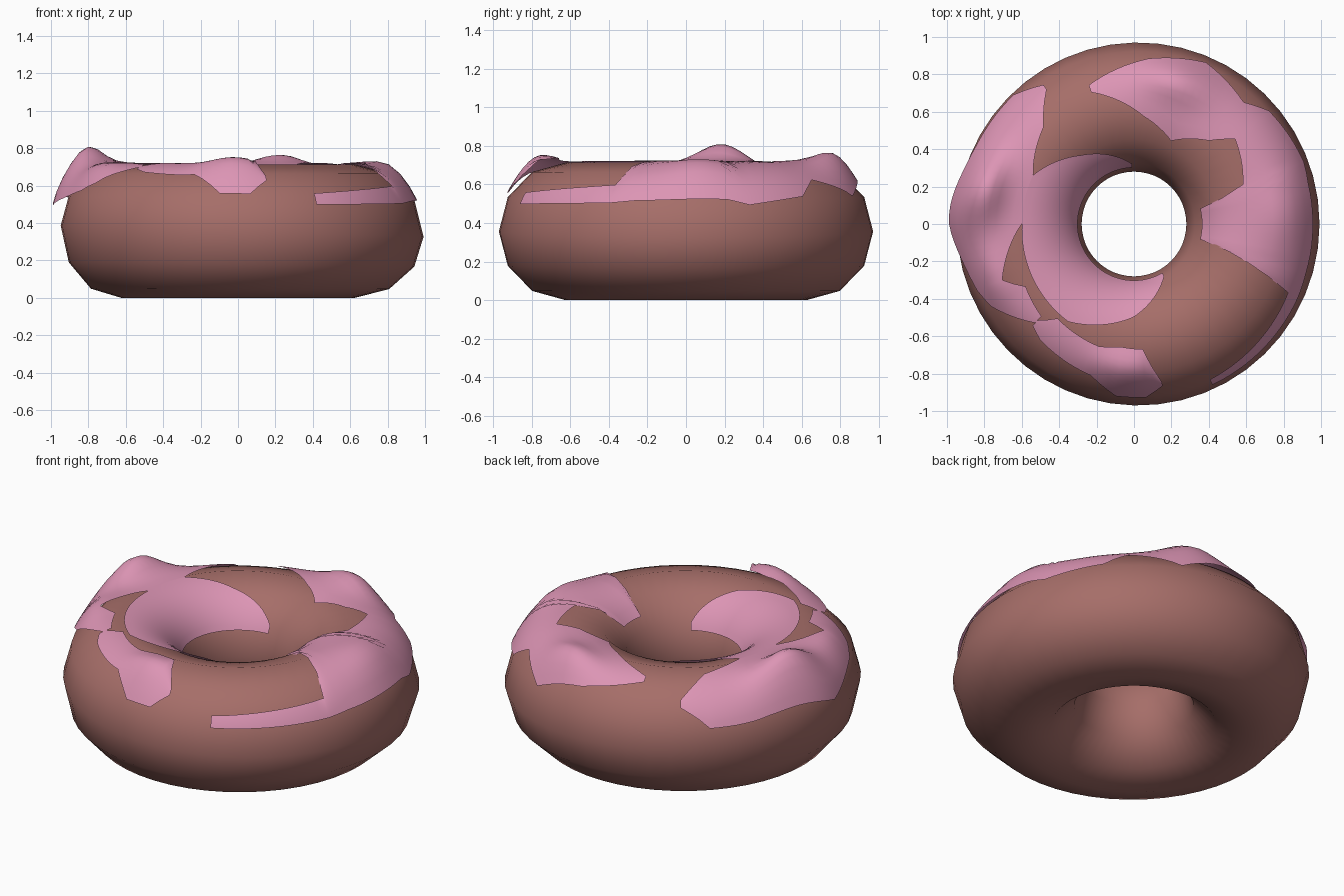
import bpy, bmesh
from math import sin, cos, acos, exp, radians, pi
from mathutils import Vector

if "Cube" in bpy.data.objects:
    bpy.data.objects.remove(bpy.data.objects["Cube"])

RING, TUBE, HEIGHT = 0.625, 0.345, 0.356


def dough_point(theta, phi):
    """Point on the slightly lopsided ring."""
    out = max(cos(phi), 0)
    r = RING + TUBE * cos(phi) + 0.022 * cos(theta) * out
    z = HEIGHT + HEIGHT * sin(phi) - 0.03 * cos(theta) * out * out * (1 - abs(sin(phi)))
    return Vector((r * cos(theta), r * sin(theta), max(z, 0)))


def finish(name, bm, colour):
    mesh = bpy.data.meshes.new(name)
    bm.to_mesh(mesh)
    bm.free()
    for p in mesh.polygons:
        p.use_smooth = True
    mat = bpy.data.materials.new(name + "_colour")
    mat.diffuse_color = (*colour, 1)
    mat.use_nodes = True
    mat.node_tree.nodes["Principled BSDF"].inputs["Base Color"].default_value = mat.diffuse_color
    mesh.materials.append(mat)
    bpy.context.collection.objects.link(bpy.data.objects.new(name, mesh))


def skin(bm, rows, closed=False):
    n, m = len(rows), len(rows[0])
    for i in range(n if closed else n - 1):
        for j in range(m if closed else m - 1):
            a, b, k = rows[i], rows[(i + 1) % n], (j + 1) % m
            bm.faces.new((a[j], a[k], b[k], b[j]))
    bm.normal_update()


def lump(deg, r, angle, radius):
    """Rounded swelling of the icing, 1 at its middle."""
    d = (deg - angle + 180) % 360 - 180
    return exp(-(d / 14) ** 2 - ((r - radius) / 0.11) ** 2)


def icing_point(deg, phi):
    r, th = RING + TUBE * cos(phi), radians(deg)
    flap = 0.009 + 0.045 * lump(deg, r, 177, 0.96)
    rise = (0.15 * lump(deg, r, 167, 0.84) + 0.085 * lump(deg, r, 73, 0.8)
            + 0.06 * lump(deg, r, 268, 0.78) + 0.04 * lump(deg, r, 5, 0.8)
            + 0.04 * lump(deg, r, 200, 0.82))
    normal = Vector((cos(th) * cos(phi), sin(th) * cos(phi), sin(phi)))
    return dough_point(th, phi) + normal * flap + Vector((0, 0, rise))


def icing(name, outline):
    """Patch from stations of (angle, inner radius, outer radius)."""
    bm = bmesh.new()
    rows = []
    for a, b in zip(outline, outline[1:]):
        steps = max(1, round((b[0] - a[0]) / 3))
        for s in range(0 if a is outline[0] else 1, steps + 1):
            deg, r0, r1 = (u + (v - u) * s / steps for u, v in zip(a, b))
            f0, f1 = (acos((r - RING) / TUBE) for r in (r0, r1))
            rows.append([bm.verts.new(icing_point(deg, f0 + (f1 - f0) * t / 10))
                         for t in range(11)])
    skin(bm, rows)
    bmesh.ops.reverse_faces(bm, faces=[f for f in bm.faces if f.normal.z < 0])
    finish(name, bm, (0.72, 0.30, 0.46))


# Dough ring
bm = bmesh.new()
skin(bm, [[bm.verts.new(dough_point(2 * pi * i / 48, 2 * pi * j / 12 + pi / 2))
           for j in range(12)] for i in range(48)], True)
bmesh.ops.recalc_face_normals(bm, faces=bm.faces)
finish("dough_ring", bm, (0.38, 0.155, 0.14))

# Icing patches
icing("icing_right", [(-64, .91, .94), (-24, .88, .935), (-16, .52, .93), (-13, .37, .93),
                      (13, .37, .93), (20, .62, .94), (40, .7, .92), (48, .6, .86),
                      (66, .49, .93), (85, .58, .88), (108, .74, .78)])
icing("icing_left", [(123, .86, .89), (133, .71, .95), (154, .6, .95), (180, .6, .96),
                     (203, .77, .92), (210, .67, .89), (225, .7, .75)])
icing("icing_inner", [(d, .31, r) for d, r in ((92, .33), (128, .47), (154, .6), (180, .6),
                                               (236, .63), (270, .5), (300, .33))])
icing("icing_front", [(225, .73, .77), (231, .65, .8), (254, .68, .84), (264, .66, .92),
                      (274, .67, .92), (280, .85, .87)])
